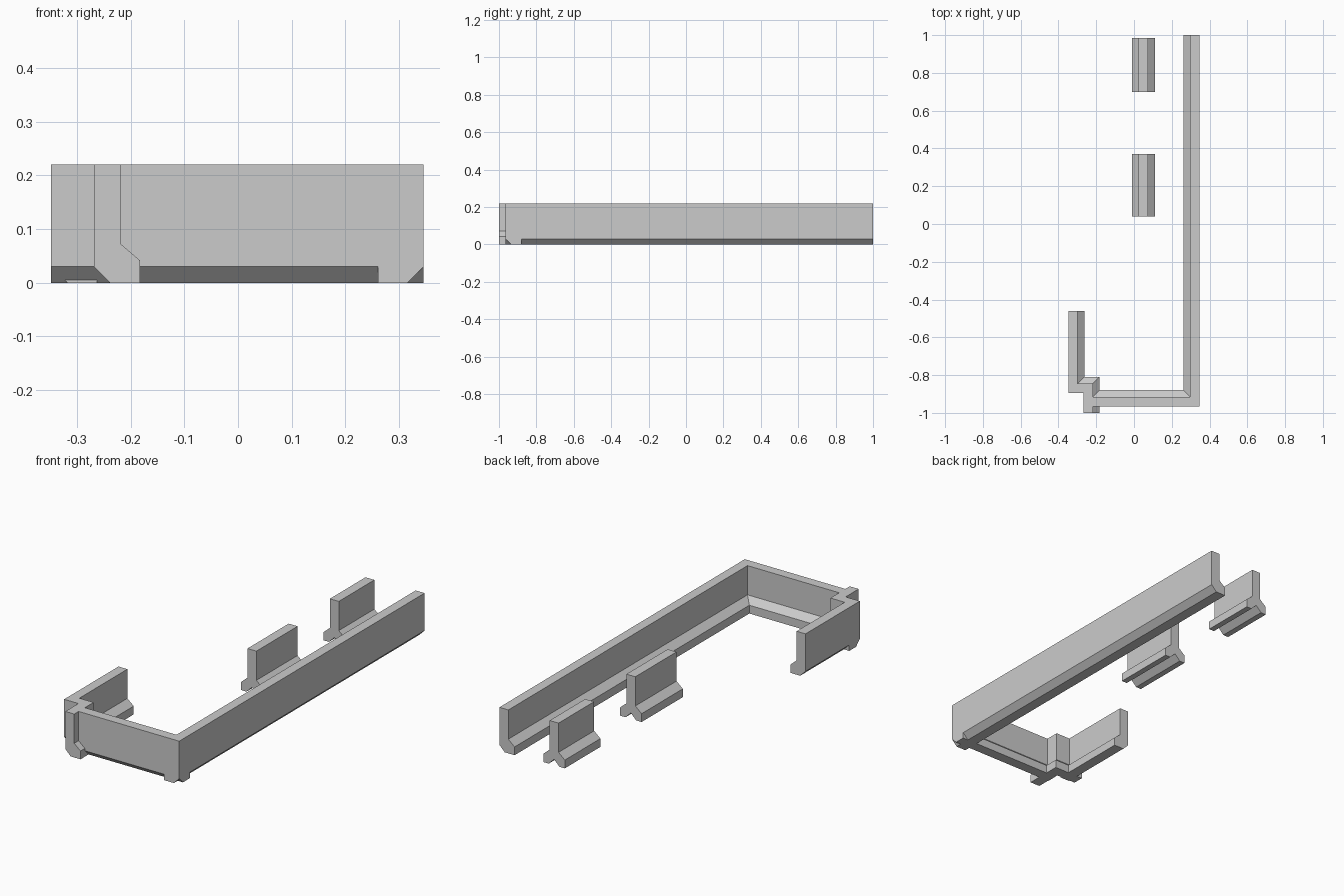
import bpy
import bmesh
from mathutils import Vector

if "Cube" in bpy.data.objects:
    bpy.data.objects.remove(bpy.data.objects["Cube"])

TOP = 0.22
# Wall section as (inward offset, height): chamfered outer toe, sloped inner foot
WALL = [(0, TOP), (0, 0.03), (0.03, 0), (0.085, 0),
        (0.085, 0.042), (0.05, 0.072), (0.05, TOP)]
# Free-standing section: symmetric split foot with a notch underneath
half = [(0.025, TOP), (0.025, 0.072), (0.06, 0.042), (0.06, 0), (0.03, 0)]
SPLIT = half + [(0, 0.03)] + [(-d, z) for d, z in reversed(half)]


def sweep(name, section, path):
    """Sweep a section along a plan path with mitred corners, offsets to the left."""
    pts = [Vector(p) for p in path]
    normals = []
    for a, b in zip(pts, pts[1:]):
        t = (b - a).normalized()
        normals.append(Vector((-t.y, t.x)))
    bm = bmesh.new()
    rings = []
    for i, p in enumerate(pts):
        n0 = normals[max(i - 1, 0)]
        n1 = normals[min(i, len(normals) - 1)]
        m = (n0 + n1) / (1 + n0.dot(n1))
        rings.append([bm.verts.new((p.x + m.x * d, p.y + m.y * d, z))
                      for d, z in section])
    k = len(section)
    for a, b in zip(rings, rings[1:]):
        for j in range(k):
            bm.faces.new((a[j], a[(j + 1) % k], b[(j + 1) % k], b[j]))
    bm.faces.new(rings[0])
    bm.faces.new(rings[-1][::-1])
    bmesh.ops.recalc_face_normals(bm, faces=bm.faces)
    mesh = bpy.data.meshes.new(name)
    bm.to_mesh(mesh)
    bm.free()
    obj = bpy.data.objects.new(name, mesh)
    bpy.context.collection.objects.link(obj)
    return obj


def merge(base, other):
    mod = base.modifiers.new("union", 'BOOLEAN')
    mod.operation = 'UNION'
    mod.solver = 'EXACT'
    mod.object = other
    bpy.context.view_layer.objects.active = base
    bpy.ops.object.modifier_apply(modifier=mod.name)
    bpy.data.objects.remove(other)


# Perimeter wall: long right side, front, stepped entry and short left side
wall = sweep("perimeter_wall", WALL, [(0.346, -0.965), (0.346, 1.0)])
merge(wall, sweep("front_wall", WALL, [(-0.24, -0.965), (0.346, -0.965)]))
merge(wall, sweep("entry_step", WALL,
                  [(-0.348, -0.895), (-0.268, -0.895), (-0.268, -1.0)]))
merge(wall, sweep("left_wall", WALL, [(-0.348, -0.46), (-0.348, -0.87)]))

# Two free-standing partition walls
for i, (y0, y1) in enumerate([(0.04, 0.37), (0.70, 0.985)]):
    sweep(f"partition_{i + 1}", SPLIT, [(0.05, y0), (0.05, y1)])
